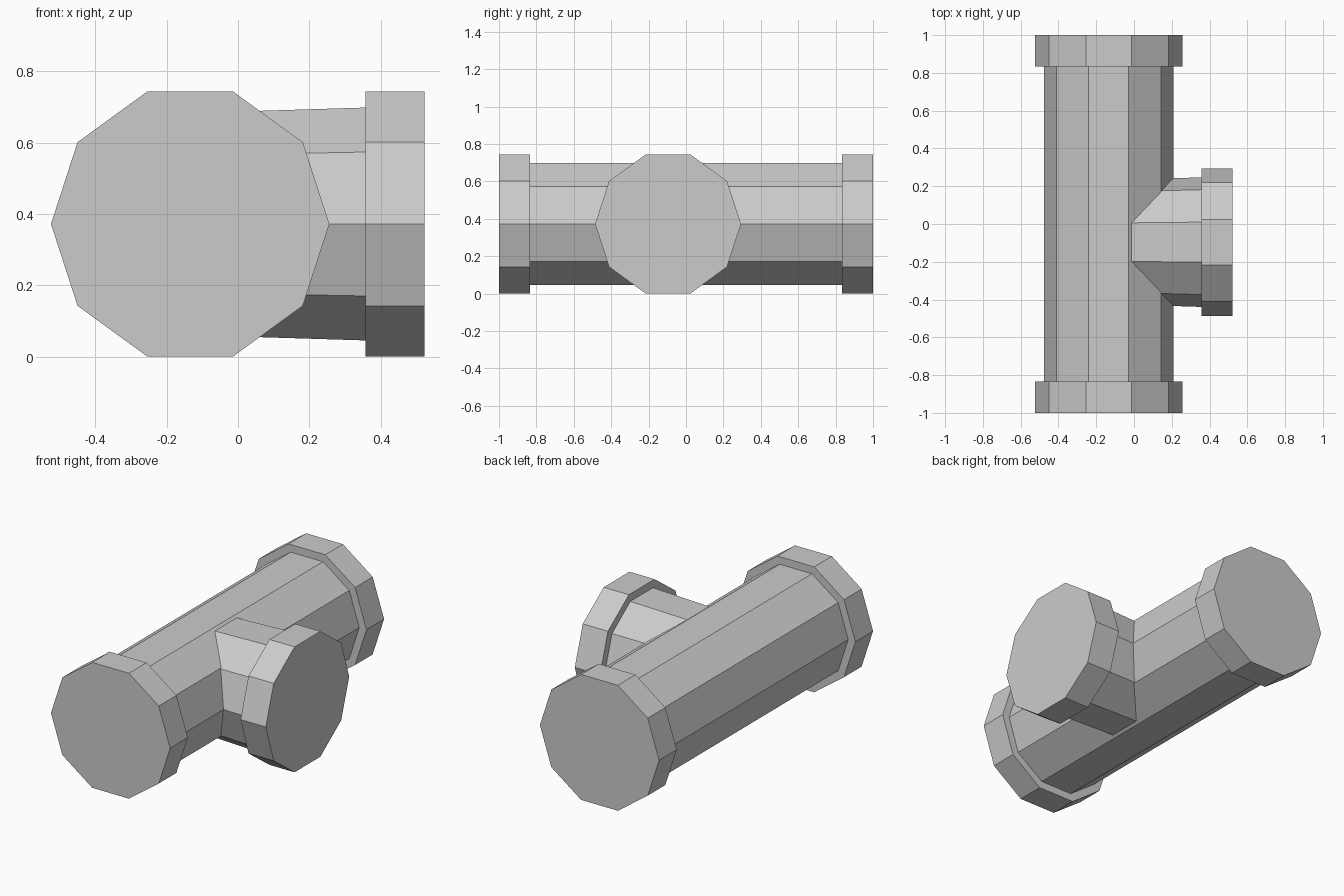
import bpy, bmesh, math
from mathutils import Vector

if "Cube" in bpy.data.objects:
    bpy.data.objects.remove(bpy.data.objects["Cube"])

SIDES = 10
CENTRE_Z = 0.372


def lathe(name, origin, axis, side, profile):
    """Closed ten-sided solid; profile is (distance along axis, radius)."""
    bm = bmesh.new()
    up = Vector((0, 0, 1))
    rings = []
    for dist, radius in profile:
        ring = []
        for i in range(SIDES):
            a = 2 * math.pi * i / SIDES
            ring.append(bm.verts.new(origin + axis * dist
                                     + radius * (side * math.cos(a) + up * math.sin(a))))
        rings.append(ring)
    for lower, upper in zip(rings, rings[1:]):
        for i in range(SIDES):
            j = (i + 1) % SIDES
            bm.faces.new((lower[i], lower[j], upper[j], upper[i]))
    bm.faces.new(rings[0])
    bm.faces.new(rings[-1])
    bmesh.ops.recalc_face_normals(bm, faces=bm.faces)
    mesh = bpy.data.meshes.new(name)
    bm.to_mesh(mesh)
    bm.free()
    obj = bpy.data.objects.new(name, mesh)
    bpy.context.collection.objects.link(obj)
    return obj


X, Y = Vector((1, 0, 0)), Vector((0, 1, 0))

# Straight main pipe with a collar at each end
half = [(0.835, 0.343), (0.835, 0.39), (1.0, 0.39)]
profile = [(-d, r) for d, r in reversed(half)] + half
tee = lathe("pipe_tee", Vector((-0.134, 0, CENTRE_Z)), Y, X, profile)

# Slightly flared side branch with its collar, starting inside the main pipe
branch = lathe("side_branch", Vector((0, -0.096, CENTRE_Z)), X, Y,
               [(-0.134, 0.327), (0.357, 0.343), (0.357, 0.39), (0.522, 0.39)])

# Merge the branch into the pipe
union = tee.modifiers.new("merge_branch", 'BOOLEAN')
union.operation = 'UNION'
union.solver = 'EXACT'
union.object = branch
bpy.context.view_layer.objects.active = tee
tee.select_set(True)
bpy.ops.object.modifier_apply(modifier=union.name)
bpy.data.objects.remove(branch)
